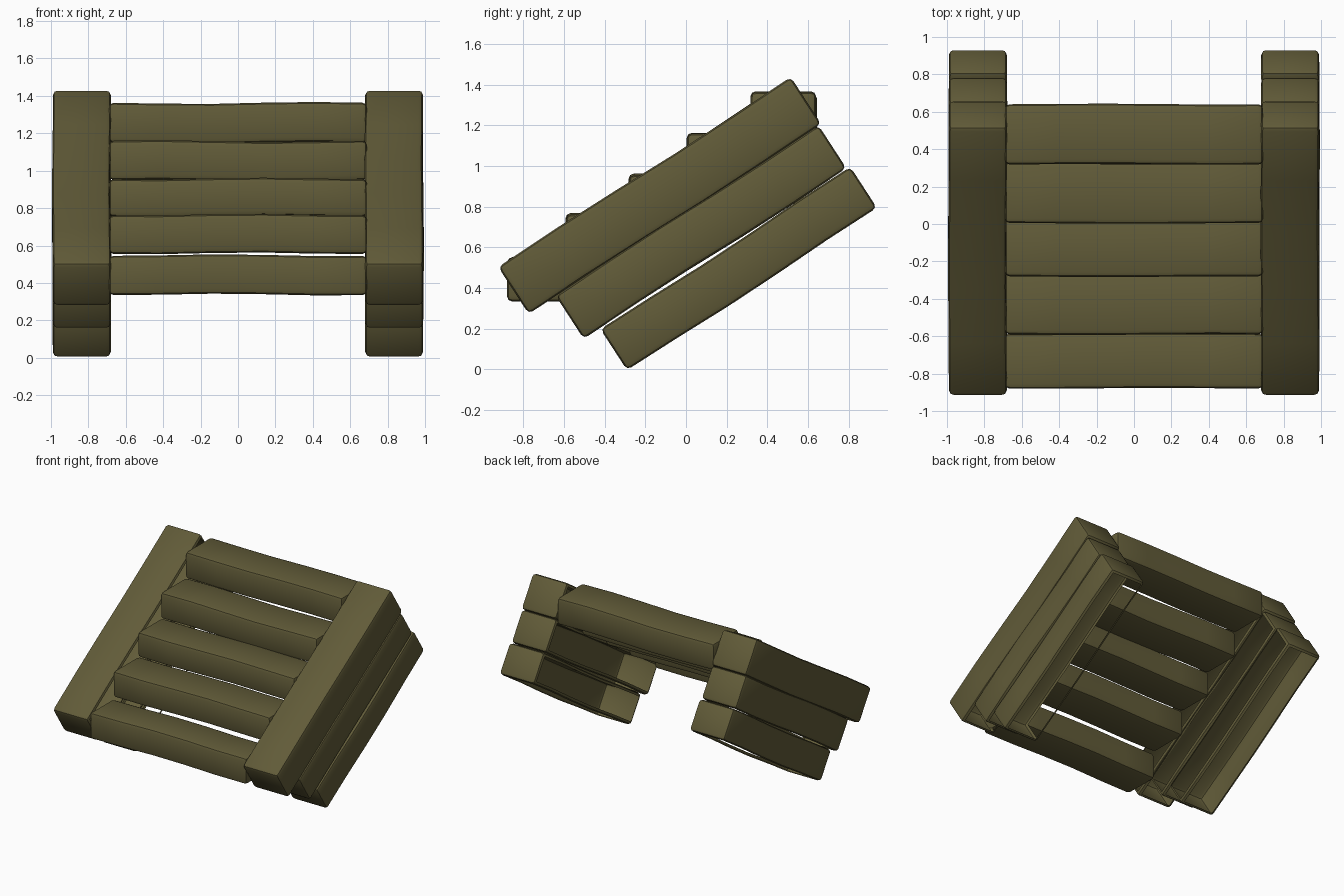
import bpy, bmesh, math, random
from mathutils import Vector, Matrix

if "Cube" in bpy.data.objects:
    bpy.data.objects.remove(bpy.data.objects["Cube"])

random.seed(4)
wood = bpy.data.materials.new("olive_wood")
wood.diffuse_color = (0.12, 0.105, 0.04, 1)
wood.use_nodes = True
wood.node_tree.nodes["Principled BSDF"].inputs["Base Color"].default_value = wood.diffuse_color


def plank(name, lo, hi, axis, matrix=None, open_dirs=(), wobble=0.008, bevel=0.025):
    """Chamfered, slightly warped plank; faces pointing along open_dirs are left out."""
    lo, hi = Vector(lo), Vector(hi)
    size, mid = hi - lo, (hi + lo) / 2
    bm = bmesh.new()
    bmesh.ops.create_cube(bm, size=1)
    for v in bm.verts:
        v.co = Vector([v.co[i] * size[i] for i in range(3)]) + mid
    bmesh.ops.bevel(bm, geom=bm.edges[:], offset=bevel, segments=2,
                    profile=0.5, affect='EDGES')
    # hollow sides
    bm.normal_update()
    gone = [f for f in bm.faces
            if any(f.normal.dot(Vector(d)) > 0.98 for d in open_dirs)]
    bmesh.ops.delete(bm, geom=gone, context='FACES')
    # cross cuts that carry the hand-hewn warp
    n = Vector((0, 0, 0))
    n[axis] = 1
    cuts = 5
    for i in range(1, cuts):
        co = mid.copy()
        co[axis] = lo[axis] + size[axis] * i / cuts
        bmesh.ops.bisect_plane(bm, geom=bm.verts[:] + bm.edges[:] + bm.faces[:],
                               plane_co=co, plane_no=n)
    phase, other = random.uniform(0, 6.28), 1 - axis
    for v in bm.verts:
        t = (v.co[axis] - lo[axis]) / size[axis]
        env = math.sin(math.pi * t)
        v.co.z += wobble * env * math.sin(5 * t + phase)
        v.co[other] += wobble * 0.5 * env * math.sin(4 * t + 2 * phase)
    if matrix:
        bm.transform(matrix)
    mesh = bpy.data.meshes.new(name)
    bm.to_mesh(mesh)
    bm.free()
    mesh.materials.append(wood)
    obj = bpy.data.objects.new(name, mesh)
    bpy.context.collection.objects.link(obj)
    bpy.context.view_layer.objects.active = obj
    obj.select_set(True)
    bpy.ops.object.shade_smooth_by_angle(angle=math.radians(40))
    obj.select_set(False)
    return obj


# Side beams: three stacked sloping beams per side, hollow inside and below
slope = Matrix.Rotation(math.radians(33), 4, 'X')
beams = [("upper", -0.50, 1.215, 0.65, 0.925),
         ("middle", -0.34, 1.20, 0.40, 0.652),
         ("lower", -0.245, 1.22, 0.155, 0.395)]
for side, s in (("left", -1), ("right", 1)):
    for label, u0, u1, n0, n1 in beams:
        x0, x1 = sorted((s * 0.68, s * 0.99))
        plank(f"{side}_{label}_beam", (x0, u0, n0), (x1, u1, n1), 1, slope,
              open_dirs=((-s, 0, 0), (0, 0, -1)))

# Treads
treads = [(-0.88, -0.585, 0.335, 0.545), (-0.59, -0.265, 0.555, 0.762),
          (-0.28, 0.03, 0.755, 0.955), (0.005, 0.33, 0.95, 1.16),
          (0.318, 0.64, 1.15, 1.363)]
for i, (y0, y1, z0, z1) in enumerate(treads):
    plank(f"tread_{i + 1}", (-0.69, y0, z0), (0.69, y1, z1), 0)
